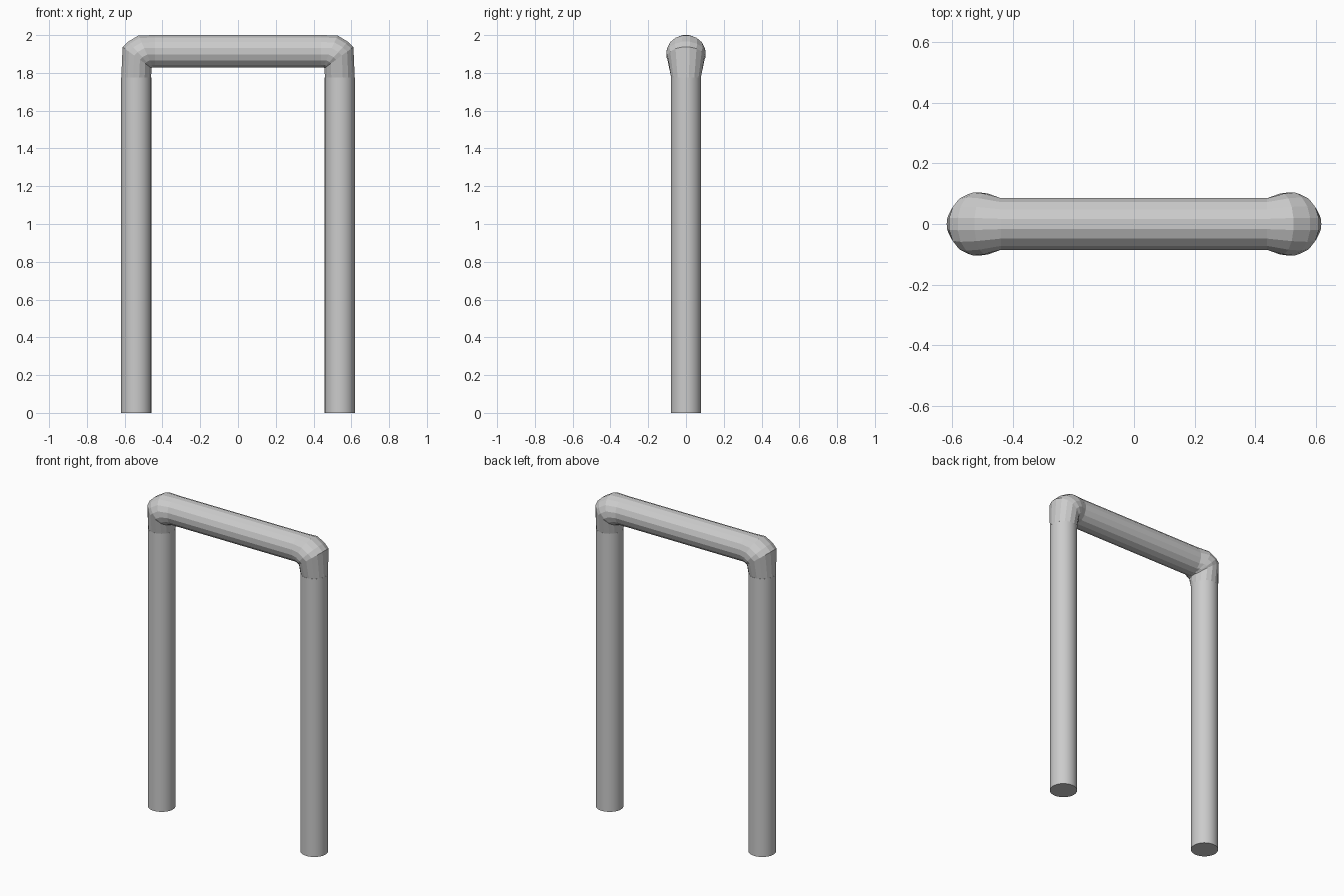
import bpy, bmesh
from math import sin, cos, pi

if "Cube" in bpy.data.objects:
    bpy.data.objects.remove(bpy.data.objects["Cube"])

SIDES = 16

# Top rail with swollen elbows: each ring = inner (x, z), outer (x, z), half depth in y
half = [((0.46, 1.775), (0.618, 1.775), 0.08),
        ((0.458, 1.825), (0.611, 1.937), 0.100),
        ((0.456, 1.828), (0.582, 1.965), 0.106),
        ((0.45, 1.83), (0.527, 1.998), 0.102),
        ((0.44, 1.828), (0.44, 2.0), 0.087)]
rings = half + [((-i[0], i[1]), (-o[0], o[1]), d) for i, o, d in reversed(half)]

bm = bmesh.new()
loops = []
for inner, outer, depth in rings:
    cx, cz = (inner[0] + outer[0]) / 2, (inner[1] + outer[1]) / 2
    ux, uz = outer[0] - cx, outer[1] - cz
    k = 1 / cos(pi / SIDES)          # flat faces point outward
    loop = []
    for n in range(SIDES):
        a = 2 * pi * (n + 0.5) / SIDES
        c, s = cos(a) * k, sin(a)
        loop.append(bm.verts.new((cx + ux * c, depth * s, cz + uz * c)))
    loops.append(loop)
for a, b in zip(loops, loops[1:]):
    for n in range(SIDES):
        m = (n + 1) % SIDES
        bm.faces.new((a[n], a[m], b[m], b[n]))
bm.faces.new(loops[0])
bm.faces.new(loops[-1])
for v in bm.verts:
    v.co.z = min(v.co.z, 2.0)
bmesh.ops.recalc_face_normals(bm, faces=bm.faces)
mesh = bpy.data.meshes.new("top_rail")
bm.to_mesh(mesh)
bm.free()
rail = bpy.data.objects.new("top_rail", mesh)
bpy.context.collection.objects.link(rail)

# Straight round legs
for side, name in ((-1, "left_leg"), (1, "right_leg")):
    bpy.ops.mesh.primitive_cylinder_add(vertices=32, radius=0.08, depth=1.776,
                                        location=(side * 0.539, 0, 0.888))
    bpy.context.object.name = name
    bpy.ops.object.shade_smooth_by_angle()
